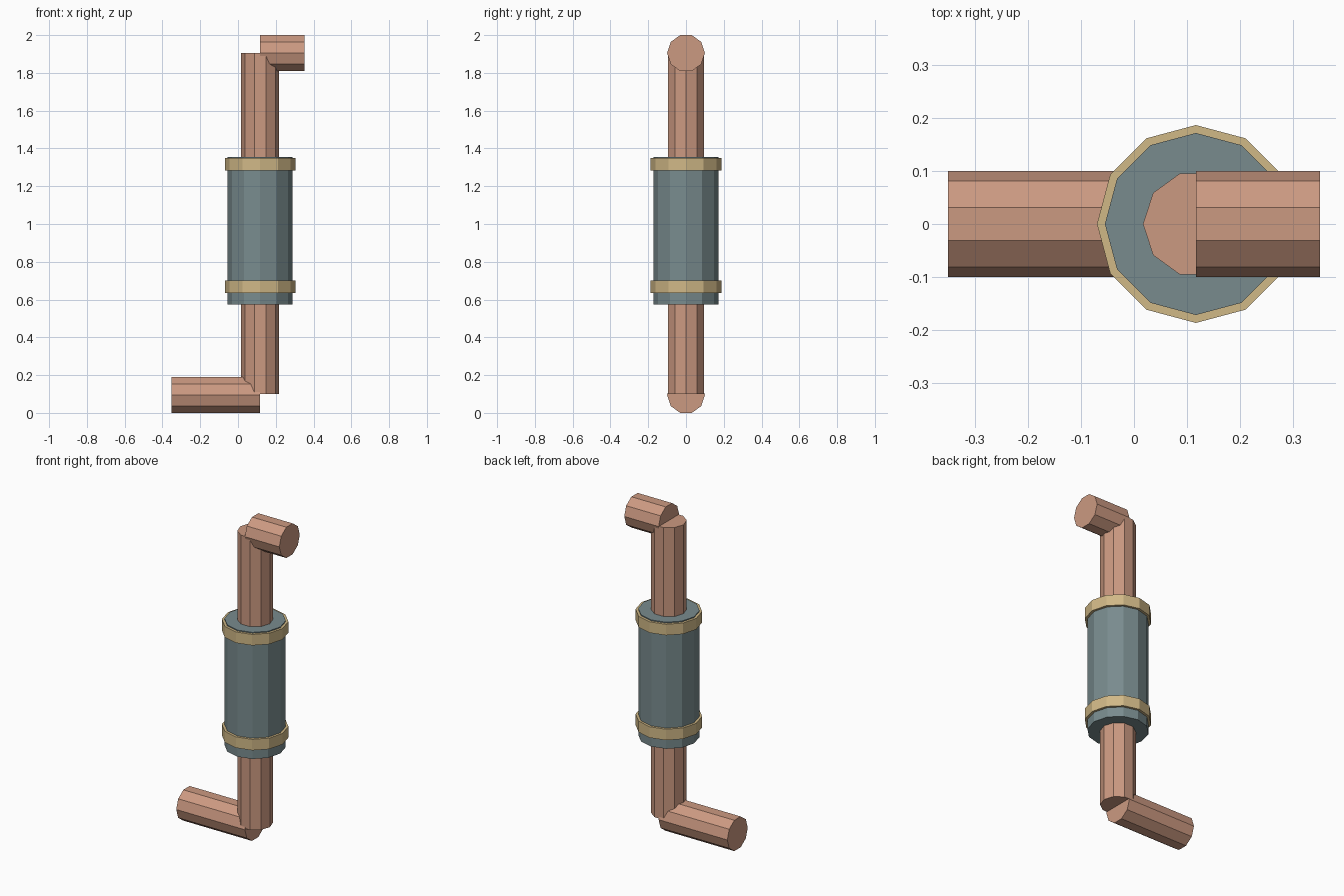
import bpy
from math import pi

if "Cube" in bpy.data.objects:
    bpy.data.objects.remove(bpy.data.objects["Cube"])

PIPE_R = 0.1        # ten-sided pipe radius
AXIS_X = 0.117      # x of the upright pipe
LOW, HIGH = 0.095, 1.905   # axis heights of the two horizontal pipes


def material(name, rgb):
    m = bpy.data.materials.new(name)
    m.diffuse_color = (*rgb, 1)
    m.use_nodes = True
    m.node_tree.nodes["Principled BSDF"].inputs["Base Color"].default_value = m.diffuse_color
    return m


copper = material("copper", (0.60, 0.32, 0.22))
steel = material("grey_blue", (0.19, 0.26, 0.27))
brass = material("brass", (0.63, 0.48, 0.24))


def cylinder(name, sides, radius, length, loc, rot, mat):
    bpy.ops.mesh.primitive_cylinder_add(vertices=sides, radius=radius, depth=length,
                                        location=loc, rotation=rot)
    ob = bpy.context.object
    ob.name = name
    ob.data.materials.append(mat)
    return ob


def upright(name, sides, radius, z0, z1, mat):
    return cylinder(name, sides, radius, z1 - z0, (AXIS_X, 0, (z0 + z1) / 2), (0, 0, pi / 2), mat)


def horizontal(name, x0, x1, z):
    return cylinder(name, 10, PIPE_R, x1 - x0, ((x0 + x1) / 2, 0, z), (0, pi / 2, 0), copper)


# Copper pipe run
upright("upright_pipe", 10, PIPE_R, LOW + 0.005, HIGH, copper)
horizontal("lower_pipe", -0.352, AXIS_X, LOW)
horizontal("upper_pipe", AXIS_X, 0.352, HIGH)

# Insulating sleeve and its two clamp bands
upright("sleeve", 12, 0.172, 0.574, 1.356, steel)
for name, z in (("lower_band", 0.668), ("upper_band", 1.316)):
    upright(name, 12, 0.187, z - 0.034, z + 0.034, brass)
